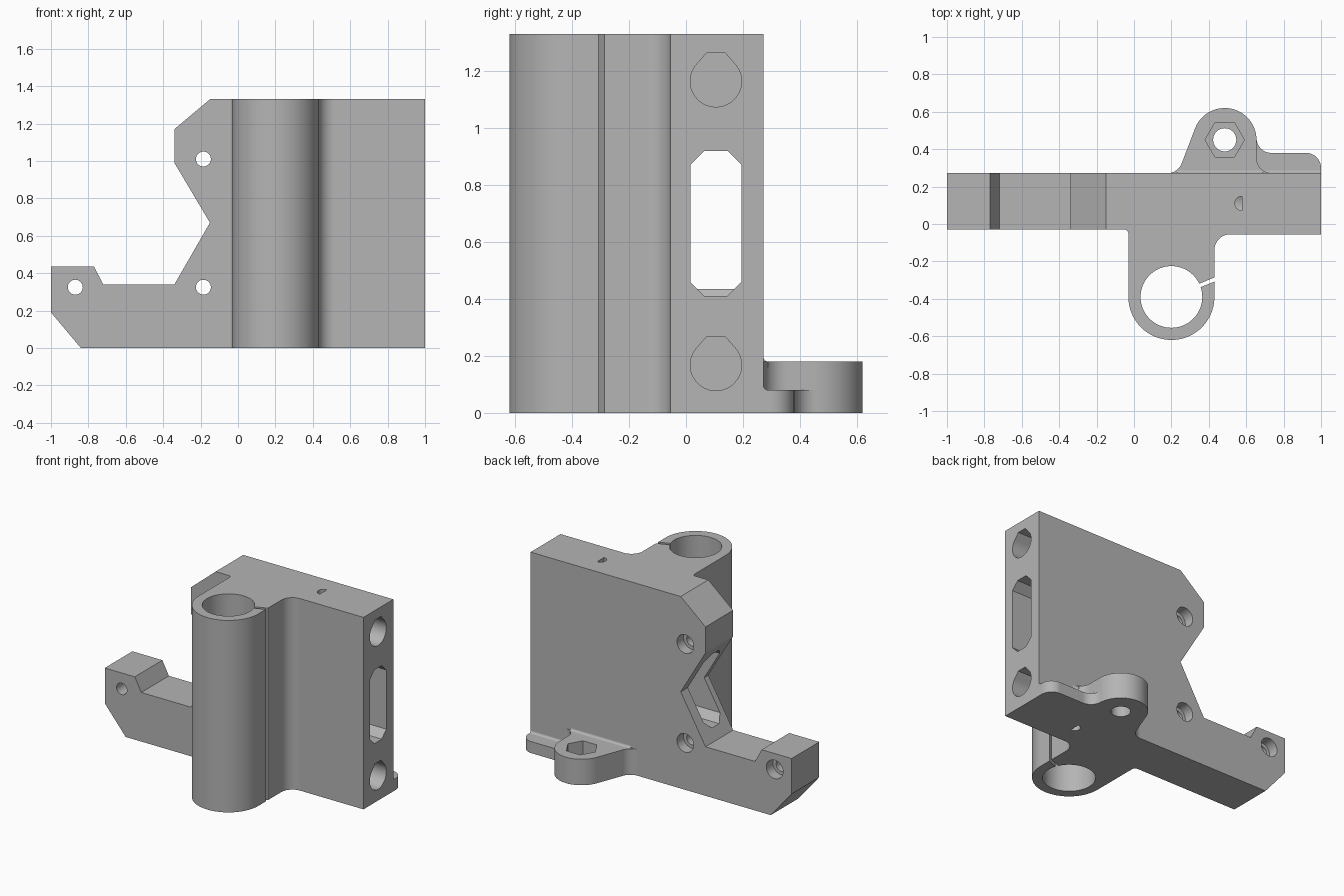
import bpy
import bmesh
from math import radians, cos, sin

if "Cube" in bpy.data.objects:
    bpy.data.objects.remove(bpy.data.objects["Cube"], do_unlink=True)

# Single grey plastic
plastic = bpy.data.materials.new("grey_plastic")
plastic.use_nodes = True
grey = (0.46, 0.46, 0.46, 1)
plastic.diffuse_color = grey
plastic.node_tree.nodes["Principled BSDF"].inputs["Base Color"].default_value = grey

HEIGHT = 1.33


def arc(cx, cy, r, start, end, n=12):
    """Points along an arc, both ends included, angles in degrees."""
    angles = [radians(start + (end - start) * i / n) for i in range(n + 1)]
    return [(cx + r * cos(a), cy + r * sin(a)) for a in angles]


def circle(cx, cy, r, n=48):
    return arc(cx, cy, r, 0, 360, n)[:-1]


def prism(name, outline, axis, low, high):
    """Extrude a flat outline along one axis from low to high."""
    place = {"x": lambda u, v, d: (d, u, v),
             "y": lambda u, v, d: (u, d, v),
             "z": lambda u, v, d: (u, v, d)}[axis]
    bm = bmesh.new()
    rings = [[bm.verts.new(place(u, v, d)) for u, v in outline] for d in (low, high)]
    for ring in rings:
        bm.faces.new(ring)
    n = len(outline)
    for i in range(n):
        j = (i + 1) % n
        bm.faces.new((rings[0][i], rings[0][j], rings[1][j], rings[1][i]))
    bmesh.ops.recalc_face_normals(bm, faces=bm.faces)
    mesh = bpy.data.meshes.new(name)
    bm.to_mesh(mesh)
    bm.free()
    mesh.materials.append(plastic)
    obj = bpy.data.objects.new(name, mesh)
    bpy.context.collection.objects.link(obj)
    return obj


def combine(target, tool, operation):
    """Apply one boolean and discard the tool."""
    bpy.ops.object.select_all(action="DESELECT")
    bpy.context.view_layer.objects.active = target
    target.select_set(True)
    mod = target.modifiers.new(operation, "BOOLEAN")
    mod.operation = operation
    mod.solver = "EXACT"
    mod.object = tool
    bpy.ops.object.modifier_apply(modifier=mod.name)
    bpy.data.objects.remove(tool, do_unlink=True)


# Main plate with the long arm and the notch
bracket = prism("bracket_body", [
    (-1, 0.19), (-0.84, 0), (1, 0), (1, HEIGHT), (-0.15, HEIGHT), (-0.34, 1.17),
    (-0.34, 0.99), (-0.15, 0.67), (-0.34, 0.34), (-0.72, 0.34), (-0.77, 0.435),
    (-1, 0.435)], "y", -0.03, 0.272)

# Bearing tube with its neck and the thicker right front
tube_outline = ([(-0.05, 0.1)] + arc(-0.05, -0.05, 0.02, 90, 0, 6)
                + arc(0.2, -0.39, 0.23, 180, 360, 40)
                + arc(0.515, -0.14, 0.085, 180, 90)
                + [(1, -0.055), (1, 0.1)])

# Rear lug for the nut, and the low step beside it
lug_outline = ([(0.18, 0.2)] + arc(0.18, 0.352, 0.08, -90, -22)
               + arc(0.485, 0.45, 0.17, 158, 0, 30)
               + arc(0.735, 0.352, 0.08, 180, 270) + [(0.735, 0.2)])
step_outline = ([(0.6, 0.2), (0.6, 0.46)] + arc(0.735, 0.46, 0.08, 180, 270)
                + arc(0.92, 0.30, 0.08, 90, 0) + [(1, 0.2)])


def root_fillet(z):
    """Small concave fillet where the lug or step meets the plate."""
    return ([(0.25, z - 0.02), (0.288, z - 0.02)]
            + arc(0.288, z + 0.016, 0.016, 270, 180, 6) + [(0.25, z + 0.016)])


for part in (
        prism("bearing_tube", tube_outline, "z", 0, HEIGHT),
        prism("nut_lug", lug_outline, "z", 0, 0.18),
        prism("low_step", step_outline, "z", 0, 0.08),
        prism("lug_fillet", root_fillet(0.18), "x", 0.23, 0.69),
        prism("step_fillet", root_fillet(0.08), "x", 0.7, 1)):
    combine(bracket, part, "UNION")

cutters = []

# Bearing bore and the clamp slit through the tube wall
cutters.append(prism("bore", circle(0.2, -0.39, 0.165, 64), "z", -0.1, 1.5))
c, s = cos(radians(22)), sin(radians(22))
slit = [(0.2 + u * c - v * s, -0.39 + u * s + v * c)
        for u, v in ((0.14, -0.01), (0.3, -0.01), (0.3, 0.01), (0.14, 0.01))]
cutters.append(prism("slit", slit, "z", -0.1, 1.5))

# Long chamfered belt slot
slot = [(0.015, 0.46), (0.065, 0.41), (0.145, 0.41), (0.195, 0.46),
        (0.195, 0.87), (0.145, 0.92), (0.065, 0.92), (0.015, 0.87)]
cutters.append(prism("belt_slot", slot, "x", -0.5, 1.2))

# Teardrop rod sockets, each with a half-round vent
for z, vent_low, vent_high in ((0.168, -0.1, 0.16), (1.164, 1.17, 1.5)):
    teardrop = (arc(0.105, z, 0.09, 135, 405, 40)
                + [(0.138, z + 0.099), (0.072, z + 0.099)])
    cutters.append(prism("rod_socket", teardrop, "x", 0.53, 1.2))
    cutters.append(prism("vent", arc(0.577, 0.11, 0.038, 90, 270), "z",
                         vent_low, vent_high))

# Screw holes, counterbored from the back
for x, z in ((-0.185, 1.01), (-0.185, 0.325), (-0.87, 0.325)):
    cutters.append(prism("screw_hole", circle(x, z, 0.04, 32), "y", -0.2, 0.5))
    cutters.append(prism("counterbore", circle(x, z, 0.064, 32), "y", 0.2, 0.5))

# Nut trap and screw hole in the lug
cutters.append(prism("lug_hole", circle(0.485, 0.45, 0.062, 32), "z", -0.1, 0.4))
cutters.append(prism("nut_trap", circle(0.485, 0.45, 0.105, 6), "z", 0.07, 0.4))

for cutter in cutters:
    combine(bracket, cutter, "DIFFERENCE")

# Smooth curves, crisp edges, flat plates
bpy.ops.object.select_all(action="DESELECT")
bracket.select_set(True)
bpy.context.view_layer.objects.active = bracket
bpy.ops.object.shade_smooth_by_angle(angle=radians(25))
weighted = bracket.modifiers.new("flat_plates", "WEIGHTED_NORMAL")
weighted.keep_sharp = True
